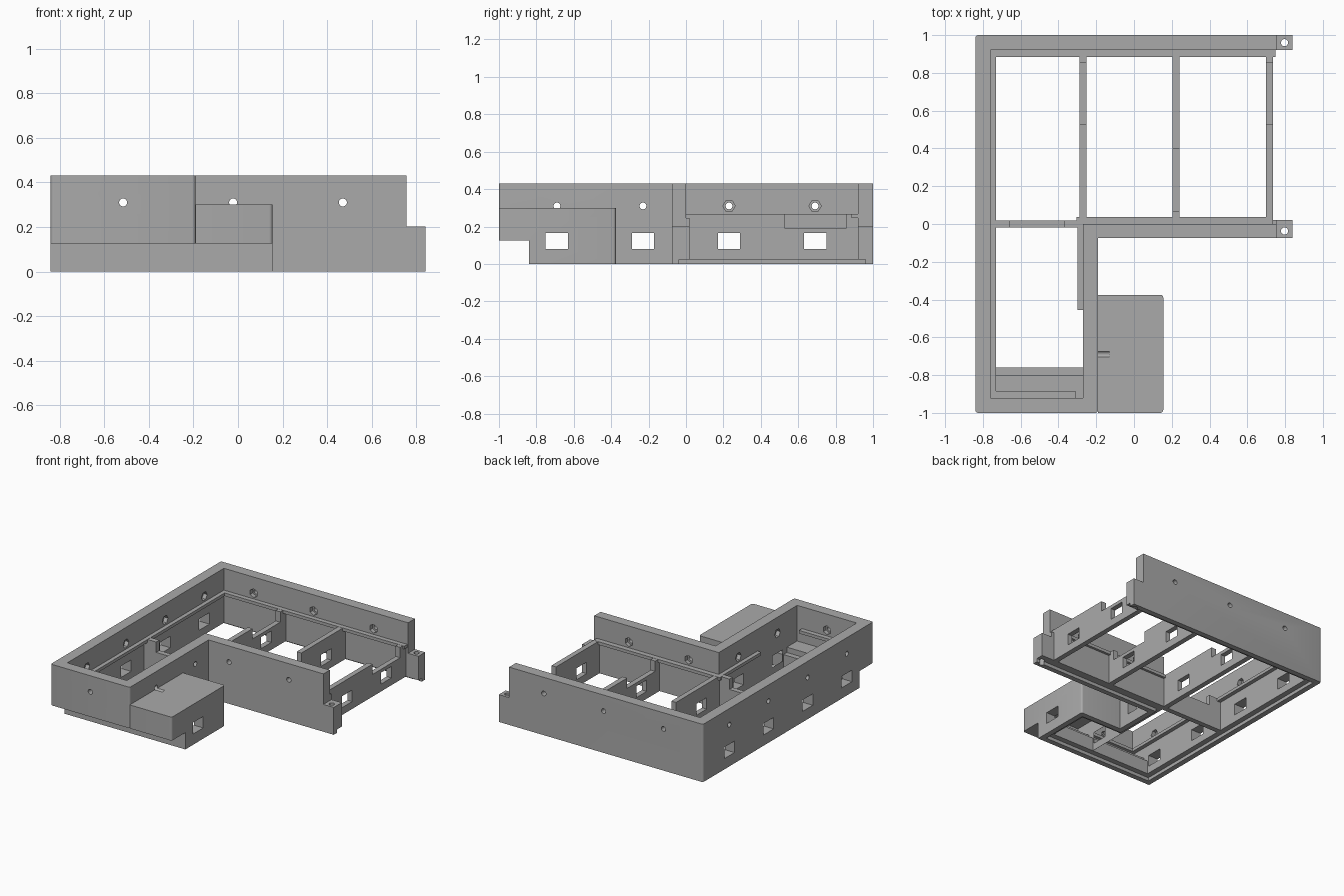
import bpy, bmesh, math
from mathutils import Matrix, Vector

if "Cube" in bpy.data.objects:
    bpy.data.objects.remove(bpy.data.objects["Cube"], do_unlink=True)

H = 0.43          # wall height
LEDGE = 0.268     # top of the inner ledge
LIP = 0.245       # underside of the inner ledge
HOLE_Z = 0.31     # height of the screw holes

grey = bpy.data.materials.new("plain grey")
grey.use_nodes = True
colour = (0.4, 0.4, 0.4, 1)
grey.diffuse_color = colour
grey.node_tree.nodes["Principled BSDF"].inputs["Base Color"].default_value = colour

scene = bpy.context.scene
cutters = bpy.data.collections.new("cutters")
scene.collection.children.link(cutters)
parts = []


def add(name, bm, cutter=False):
    bmesh.ops.recalc_face_normals(bm, faces=bm.faces)
    mesh = bpy.data.meshes.new(name)
    bm.to_mesh(mesh)
    bm.free()
    obj = bpy.data.objects.new(name, mesh)
    mesh.materials.append(grey)
    if cutter:
        cutters.objects.link(obj)
        obj.hide_render = True
    else:
        scene.collection.objects.link(obj)
        parts.append(obj)
    return obj


def prism(name, points, z0, z1, cutter=False, rounded=()):
    """Extrude a floor plan upwards, rounding the listed upright corners."""
    bm = bmesh.new()
    base = bm.faces.new([bm.verts.new((x, y, z0)) for x, y in points])
    top = bmesh.ops.extrude_face_region(bm, geom=[base])["geom"]
    bmesh.ops.translate(bm, vec=(0, 0, z1 - z0),
                        verts=[v for v in top if isinstance(v, bmesh.types.BMVert)])
    corners = [Vector(c) for c in rounded]
    edges = [e for e in bm.edges
             if abs(e.verts[0].co.z - e.verts[1].co.z) > 0.01
             and any((e.verts[0].co.xy - c).length < 1e-4 for c in corners)]
    if edges:
        bmesh.ops.bevel(bm, geom=edges, offset=0.015, segments=4,
                        profile=0.5, affect='EDGES')
    return add(name, bm, cutter)


def block(name, x0, x1, y0, y1, z0, z1, cutter=False, rounded=()):
    return prism(name, [(x0, y0), (x1, y0), (x1, y1), (x0, y1)], z0, z1, cutter, rounded)


def drill(name, centre, axis, radius, depth, sides=24):
    bm = bmesh.new()
    turn = {'X': Matrix.Rotation(math.pi / 2, 4, 'Y'),
            'Y': Matrix.Rotation(math.pi / 2, 4, 'X'),
            'Z': Matrix()}[axis]
    bmesh.ops.create_cone(bm, cap_ends=True, segments=sides, radius1=radius,
                          radius2=radius, depth=depth,
                          matrix=Matrix.Translation(centre) @ turn)
    add(name, bm, True)


# Main wall following the open plan
prism("main_wall",
      [(-.84, -1), (-.19, -1), (-.19, -.075), (.755, -.075), (.755, 0), (-.27, 0),
       (-.27, -.92), (-.76, -.92), (-.76, .92), (.755, .92), (.755, 1), (-.84, 1)],
      0, H, rounded=[(-.84, -1), (-.84, 1), (-.19, -1)])

# Low side box, hollowed from below
block("side_box", -.19, .155, -1, -.375, 0, .30,
      rounded=[(.155, -1), (.155, -.375)])

# Raised shelf and low wall at the front
block("front_shelf", -.76, .08, -.92, -.80, .125, .165)
block("front_low_wall", -.76, .08, -.84, -.76, 0, .125)

# Connector tabs at the open ends
block("back_tab", .755, .84, .92, 1, 0, .203)
block("middle_tab", .755, .84, -.075, .02, 0, .203)
block("middle_wall_thickening", -.27, .755, 0, .02, 0, LIP)

# Inner ledges
for name, x0, x1, y0, y1 in [
        ("left_run_ledge", -.76, -.73, -.92, .92),
        ("back_ledge", -.73, .75, .885, .92),
        ("middle_ledge", -.305, .735, 0, .038),
        ("passage_ledge", -.30, -.27, -.455, 0),
        ("front_ledge", -.73, -.31, -.92, -.885)]:
    block(name, x0, x1, y0, y1, LIP, LEDGE)

# Cross dividers with notched tops
for i, (x, n0, n1) in enumerate([(-.27, .53, .855), (.223, .07, .40), (.717, .53, .855)]):
    block(f"divider_{i + 1}", x - .019, x + .019, .02, .92, .025, LEDGE - .001)
    block("divider_notch", x - .05, x + .05, n0, n1, .19, .30, True)
block("corner_divider", -.76, -.27, -.019, .019, .025, LEDGE - .001)
block("corner_divider_notch", -.66, -.37, -.05, .05, .19, .30, True)

# Cutters: front undercut, floor recess, box cavity
block("front_undercut", -1, .3, -1.2, -.84, -.1, .125, True)
prism("floor_recess",
      [(-.80, -.80), (.115, -.80), (.115, -.415), (-.23, -.415),
       (-.23, -.037), (.9, -.037), (.9, .96), (-.80, .96)], -.1, .025, True)
cavity = block("box_cavity", -.269, .08, -.92, -.455, -.1, LEDGE, True)

# Cutters: cable windows in every wall that runs front to back
for y in (-.69, -.23, .23, .69):
    for x in (-.80, -.23, .118, -.27, .223, .717):
        if (x in (-.27, .223, .717)) == (y > 0) or x == -.80:
            block("window", x - .09, x + .09, y - .06, y + .06, .08, .165, True)
    # Screw holes with hexagonal nut pockets on the inside
    drill("left_hole", (-.80, y, HOLE_Z), 'X', .018, .2)
    drill("left_nut", (-.76, y, HOLE_Z), 'X', .033, .06, 6)
    if y < 0:
        drill("passage_hole", (-.23, y, HOLE_Z), 'X', .018, .2)
        drill("passage_nut", (-.27, y, HOLE_Z), 'X', .033, .06, 6)
for x in (-.515, -.022, .47):
    y = -.96 if x < -.3 else -.037
    drill("back_hole", (x, .96, HOLE_Z), 'Y', .018, .2)
    drill("back_nut", (x, .92, HOLE_Z), 'Y', .033, .06, 6)
    drill("front_hole", (x, y, HOLE_Z), 'Y', .018, .2)
    drill("front_nut", (x, y + .04, HOLE_Z), 'Y', .033, .06, 6)
for y in (.96, -.037):
    drill("tab_hole", (.797, y, .1), 'Z', .019, .4)


def bounds(obj):
    cs = [v.co for v in obj.data.vertices]
    return [(min(c[i] for c in cs), max(c[i] for c in cs)) for i in range(3)]


# Cut each part with the cutters that reach it
for part in parts:
    box = bounds(part)
    for cutter in cutters.objects:
        if cutter == cavity and part.name not in ("main_wall", "side_box"):
            continue
        if all(a[0] < b[1] and b[0] < a[1] for a, b in zip(box, bounds(cutter))):
            mod = part.modifiers.new(cutter.name, 'BOOLEAN')
            mod.operation = 'DIFFERENCE'
            mod.solver = 'EXACT'
            mod.object = cutter
bpy.context.view_layer.update()
graph = bpy.context.evaluated_depsgraph_get()
done = [(p, bpy.data.meshes.new_from_object(p.evaluated_get(graph))) for p in parts]
for part, mesh in done:
    part.modifiers.clear()
    part.data = mesh

# The cutters are no longer needed
for cutter in list(cutters.objects):
    bpy.data.objects.remove(cutter, do_unlink=True)
bpy.data.collections.remove(cutters)

# Smooth the rounded corners and holes only
for obj in bpy.context.selected_objects:
    obj.select_set(False)
for part in parts:
    part.select_set(True)
bpy.context.view_layer.objects.active = parts[0]
bpy.ops.object.shade_smooth_by_angle(angle=math.radians(30))
